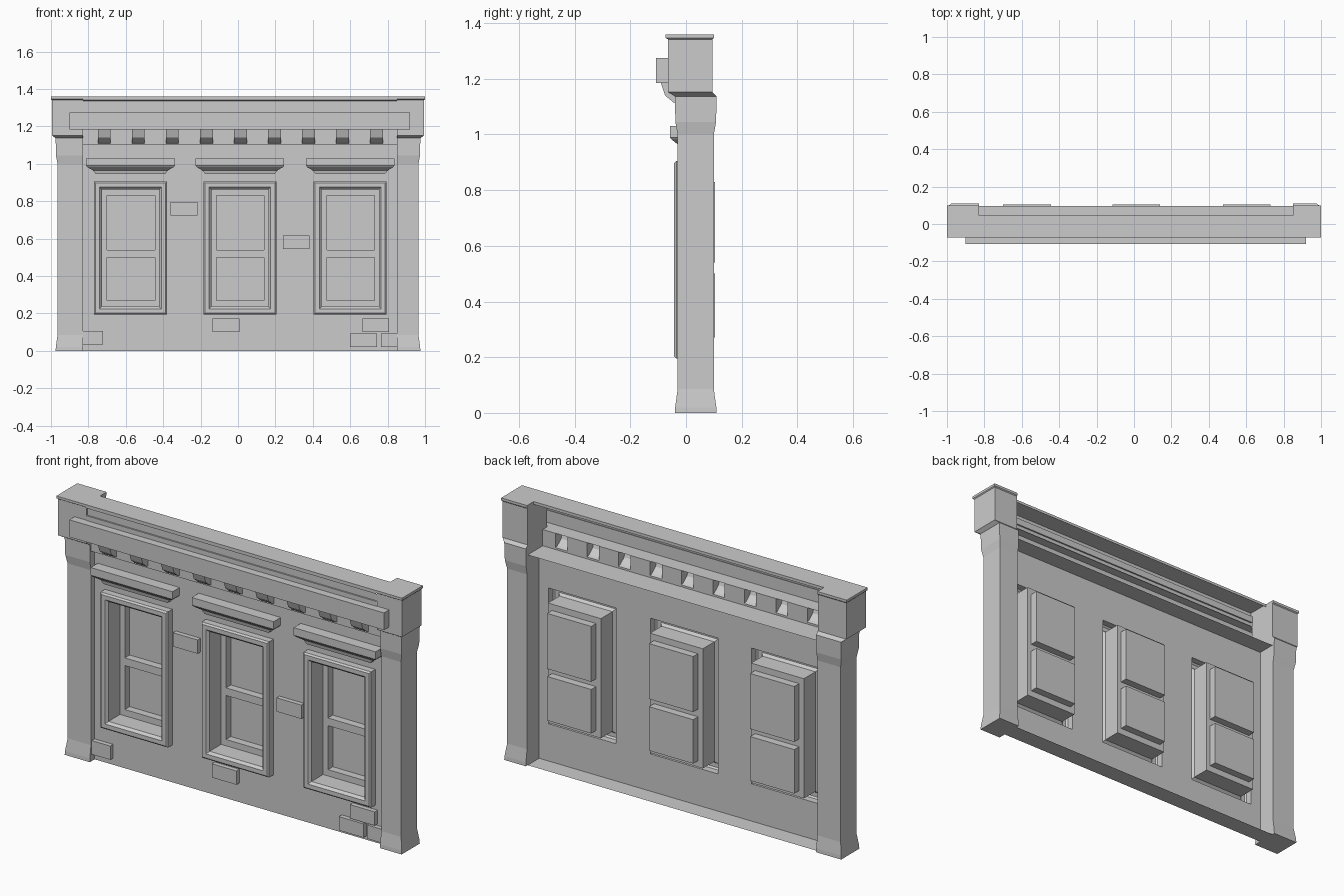
import bpy, bmesh

cube = bpy.data.objects.get("Cube")
if cube:
    bpy.data.objects.remove(cube, do_unlink=True)

GREY = (0.6, 0.6, 0.6, 1)
stone = bpy.data.materials.new("stone grey")
stone.use_nodes = True
stone.diffuse_color = GREY
stone.node_tree.nodes["Principled BSDF"].inputs["Base Color"].default_value = GREY


def finish(bm, name):
    bmesh.ops.remove_doubles(bm, verts=bm.verts, dist=0.0001)
    bmesh.ops.recalc_face_normals(bm, faces=bm.faces)
    mesh = bpy.data.meshes.new(name)
    bm.to_mesh(mesh)
    bm.free()
    mesh.materials.append(stone)
    obj = bpy.data.objects.new(name, mesh)
    bpy.context.collection.objects.link(obj)
    return obj


def loft(bm, rings, start=True, end=True):
    """Join matching point loops, with optional end faces."""
    loops = [[bm.verts.new(p) for p in ring] for ring in rings]
    for a, b in zip(loops, loops[1:]):
        for i in range(len(a)):
            j = (i + 1) % len(a)
            bm.faces.new((a[i], a[j], b[j], b[i]))
    if start:
        bm.faces.new(loops[0])
    if end:
        bm.faces.new(loops[-1])


def flat_ring(x0, x1, y0, y1, z):
    return [(x0, y0, z), (x1, y0, z), (x1, y1, z), (x0, y1, z)]


def upright_ring(x0, x1, z0, z1, y):
    return [(x0, y, z0), (x1, y, z0), (x1, y, z1), (x0, y, z1)]


def plate(bm, y, outer, holes):
    """Upright sheet with rectangular holes."""
    rects = [outer] + holes
    xs = sorted({v for r in rects for v in r[:2]})
    zs = sorted({v for r in rects for v in r[2:]})
    for x0, x1 in zip(xs, xs[1:]):
        for z0, z1 in zip(zs, zs[1:]):
            cx, cz = (x0 + x1) / 2, (z0 + z1) / 2
            if not any(h[0] < cx < h[1] and h[2] < cz < h[3] for h in holes):
                bm.faces.new([bm.verts.new(p) for p in upright_ring(x0, x1, z0, z1, y)])


def strip(bm, x0, x1, profile):
    """Sweep an open (y, z) profile along x."""
    for (ya, za), (yb, zb) in zip(profile, profile[1:]):
        bm.faces.new([bm.verts.new(p) for p in
                      ((x0, ya, za), (x1, ya, za), (x1, yb, zb), (x0, yb, zb))])


LEFT_X, RIGHT_X = 0.85, -0.83
WALL_Y, BACK_Y = 0.0, 0.095
CENTRES = (-0.575, 0.01, 0.6)

# Wall sheet with window openings and return edges at the back
bm = bmesh.new()
plate(bm, WALL_Y, (RIGHT_X, LEFT_X, 0, 1.1),
      [(c - 0.195, c + 0.195, 0.195, 0.905) for c in CENTRES])
strip(bm, RIGHT_X, LEFT_X, [(WALL_Y, 0), (BACK_Y, 0)])
strip(bm, RIGHT_X, LEFT_X, [(WALL_Y, 1.1), (BACK_Y, 1.1)])
finish(bm, "wall")

# Windows: moulded surround, deep reveal, sash and two recessed panes
for n, c in enumerate(CENTRES, 1):
    bm = bmesh.new()
    steps = [(0, WALL_Y), (0, -0.035), (0.008, -0.043), (0.03, -0.043),
             (0.042, -0.03), (0.042, 0.065)]
    loft(bm, [upright_ring(c - 0.195 + d, c + 0.195 - d, 0.195 + d, 0.905 - d, y)
              for d, y in steps], False, False)
    panes = [(c - 0.125, c + 0.13, 0.27, 0.5), (c - 0.125, c + 0.13, 0.54, 0.83)]
    plate(bm, 0.065, (c - 0.153, c + 0.153, 0.237, 0.863), panes)
    for p in panes:
        loft(bm, [upright_ring(*p, 0.065), upright_ring(*p, 0.105)], False, True)
    finish(bm, f"window_{n}")

    # Lintel with sloped underside
    bm = bmesh.new()
    loft(bm, [flat_ring(c - w, c + w, y, WALL_Y, z) for w, y, z in
              ((0.185, -0.025, 0.945), (0.2, -0.03, 0.965),
               (0.23, -0.052, 0.982), (0.237, -0.058, 0.99), (0.237, -0.058, 1.03))])
    finish(bm, f"lintel_{n}")

# Loose raised bricks
BRICKS = [(-0.36, 0.725), (0.24, 0.545), (-0.135, 0.1), (0.665, 0.1),
          (0.6, 0.02), (0.765, 0.02), (-0.865, 0.035)]
for n, (x, z) in enumerate(BRICKS, 1):
    bm = bmesh.new()
    ends = (x, min(x + 0.143, LEFT_X + 0.01), z, z + 0.072)
    loft(bm, [upright_ring(*ends, WALL_Y), upright_ring(*ends, -0.024)])
    finish(bm, f"brick_{n}")

# Pillars with flared foot and head, and block caps
FLARE = [(0, 0.01), (0.02, 0.009), (0.085, 0), (1.0, 0), (1.045, 0.008), (1.137, 0.01)]
for side, inner, sign in (("left", LEFT_X, 1), ("right", RIGHT_X, -1)):
    bm = bmesh.new()
    loft(bm, [flat_ring(inner, sign * (0.965 + f), -0.03 - f, 0.1 + f, z) for z, f in FLARE])
    finish(bm, f"{side}_pillar")
    bm = bmesh.new()
    loft(bm, [flat_ring(inner, sign * x, y0, y1, z) for x, y0, y1, z in
              ((0.975, -0.04, 0.11, 1.137), (0.995, -0.065, 0.095, 1.152),
               (0.995, -0.065, 0.095, 1.342), (1.0, -0.073, 0.1, 1.347),
               (1.0, -0.073, 0.1, 1.36))])
    finish(bm, f"{side}_cap")

# Hollow cornice: stepped profile open to the back
bm = bmesh.new()
strip(bm, RIGHT_X, LEFT_X, [
    (0.045, 1.345), (0.045, 1.36), (-0.073, 1.36), (-0.073, 1.342),
    (-0.06, 1.335), (-0.06, 1.3), (-0.068, 1.3), (-0.068, 1.275)])
finish(bm, "cornice_top")
bm = bmesh.new()
fascia = [(-0.06, 1.275), (-0.108, 1.275), (-0.108, 1.185), (-0.03, 1.185)]
strip(bm, -0.9, 0.92, fascia)
for x in (-0.9, 0.92):
    bm.faces.new([bm.verts.new((x, y, z)) for y, z in fascia])
finish(bm, "cornice_fascia")

# Frieze pierced behind the brackets
bracket_x = [-0.715 + 0.182 * i for i in range(9)]
bm = bmesh.new()
plate(bm, -0.03, (RIGHT_X, LEFT_X, 1.1, 1.185),
      [(x - 0.034, x + 0.034, 1.11, 1.185) for x in bracket_x])
strip(bm, RIGHT_X, LEFT_X, [(WALL_Y, 1.1), (-0.03, 1.1)])
finish(bm, "frieze")

# Hollow brackets below the fascia
side_profile = [(-0.03, 1.11), (-0.045, 1.115), (-0.075, 1.14), (-0.09, 1.185)]
for n, x in enumerate(bracket_x, 1):
    bm = bmesh.new()
    strip(bm, x - 0.034, x + 0.034, side_profile)
    for e in (x - 0.034, x + 0.034):
        bm.faces.new([bm.verts.new((e, y, z)) for y, z in side_profile + [(-0.03, 1.185)]])
    finish(bm, f"bracket_{n}")
